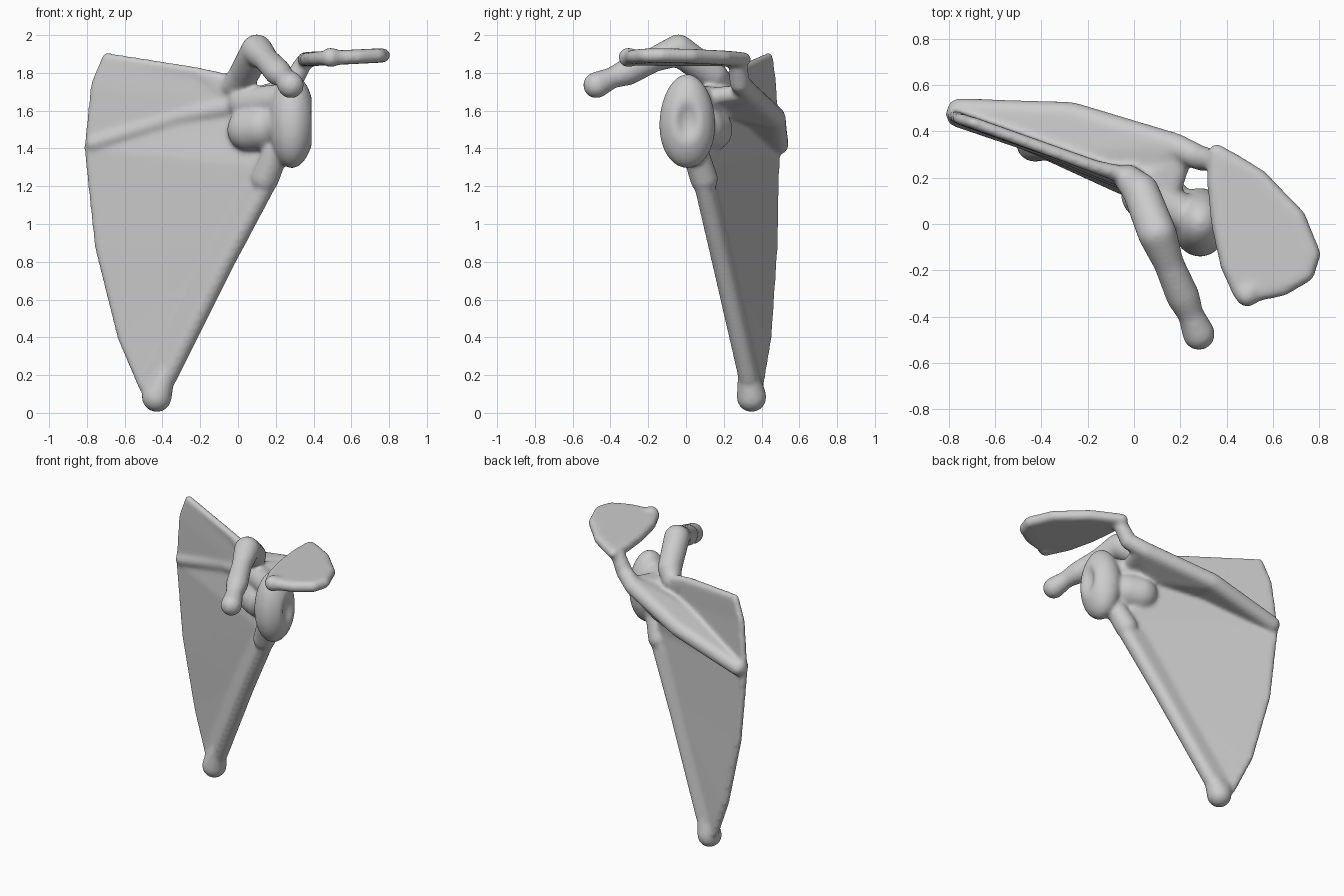
import bpy, bmesh
from mathutils import Vector, Matrix

if "Cube" in bpy.data.objects:
    bpy.data.objects.remove(bpy.data.objects["Cube"])

mesh = bpy.data.meshes.new("shoulder_blade")
bone = bmesh.new()


def absorb(part):
    tmp = bpy.data.meshes.new("tmp")
    bmesh.ops.recalc_face_normals(part, faces=part.faces[:])
    part.to_mesh(tmp)
    part.free()
    bone.from_mesh(tmp)
    bpy.data.meshes.remove(tmp)


def hull(balls):
    """Rounded convex solid around balls given as (x, y, z, radius)."""
    b = bmesh.new()
    for x, y, z, r in balls:
        bmesh.ops.create_icosphere(b, subdivisions=3, radius=r,
                                   matrix=Matrix.Translation((x, y, z)))
    cloud = [v.co.copy() for v in b.verts]
    b.free()
    b = bmesh.new()
    for co in cloud:
        b.verts.new(co)
    bmesh.ops.convex_hull(b, input=b.verts[:])
    bmesh.ops.delete(b, geom=[v for v in b.verts if not v.link_faces], context='VERTS')
    absorb(b)


def chain(balls):
    for a, c in zip(balls, balls[1:]):
        hull([a, c])


# blade: medial and lateral edge points, lofted as rounded slabs
medial = [(-.43, .36, .08), (-.50, .385, .13), (-.615, .43, .40), (-.735, .462, .88),
          (-.79, .473, 1.40), (-.755, .455, 1.74), (-.695, .437, 1.883)]
lateral = [(-.40, .34, .08), (-.40, .33, .13), (-.26, .28, .40), (-.04, .18, .88),
           (.13, .10, 1.30), (.05, .17, 1.60), (-.11, .23, 1.785)]
T = .025
for i in range(len(medial) - 1):
    a, b, c, d = (Vector(p) for p in (medial[i], lateral[i], lateral[i + 1], medial[i + 1]))
    hull([(*a, T), (*b, T), (*c, T)])
    hull([(*a, T), (*c, T), (*d, T)])
hull([(-.695, .437, 1.883, T), (-.22, .262, 1.808, T), (-.11, .23, 1.75, T)])
hull([(-.22, .262, 1.808, T), (-.08, .225, 1.755, T), (.0, .2, 1.74, .04), (.03, .19, 1.6, .04)])

# thick lateral border, filleted into the blade
hull([(-.43, .347, .083, .08), (-.48, .375, .16, .03), (-.38, .325, .22, .05)])
border = [(-.375, .33, .19), (-.07, .19, .8), (.143, .097, 1.2)]
for p, q in zip(border, border[1:]):
    hull([(*p, .054), (*q, .054)] +
         [(x - .10, y + .041, z, .027) for x, y, z in (p, q)])
chain([(.143, .095, 1.24, .075), (.2, .05, 1.38, .07)])

# spine web and crest on the back
crest = [(-.755, .49, 1.42, .054), (-.27, .47, 1.565, .058), (.18, .335, 1.69, .058)]
root = [(-.765, .463, 1.425, .045), (-.3, .315, 1.57, .055), (.02, .19, 1.63, .06)]
for i in range(2):
    hull([crest[i], crest[i + 1], root[i], root[i + 1]])
hull([(.03, .19, 1.66, .06), (.14, .10, 1.67, .05), (.205, .28, 1.69, .045)])

# stalk and acromion plate
chain([crest[2], (.285, .285, 1.745, .055), (.345, .275, 1.85, .048)])
outline = [(.358, .308), (.44, .262), (.54, .20), (.705, .03), (.77, -.13), (.743, -.215),
           (.64, -.275), (.52, -.30), (.46, -.29), (.41, -.18), (.37, 0), (.352, .18)]
hull([(x, y, 1.872 + .05 * (x - .35), .038) for x, y in outline])
hull([(.49, -.305, 1.882, .054), (.51, -.28, 1.882, .045)])

# coracoid hook
chain([(-.03, .2, 1.73, .06), (.03, .14, 1.79, .08), (.10, -.04, 1.92, .085),
       (.15, -.17, 1.87, .066), (.21, -.31, 1.805, .073), (.245, -.39, 1.775, .056),
       (.28, -.475, 1.735, .071)])

# neck behind the socket
hull([(.06, .13, 1.5, .118), (.13, .09, 1.51, .12)])
hull([(.06, .13, 1.5, .10), (.22, .03, 1.53, .10)])
hull([(.03, .17, 1.64, .085), (.22, .04, 1.66, .08)])

# socket: egg-shaped cup with a small hollow in its outer face
cup = bmesh.new()
bmesh.ops.create_icosphere(cup, subdivisions=5, radius=1)
for v in cup.verts:
    x, y, z = v.co
    if x > 0:
        x -= .36 * max(0, 1 - (y * y + z * z) / .22) ** 1.5
    v.co = (.285 + .122 * x, .007 + (.148 - .012 * z) * y, 1.545 + .25 * z)
absorb(cup)

bone.to_mesh(mesh)
bone.free()
obj = bpy.data.objects.new("shoulder_blade", mesh)
bpy.context.collection.objects.link(obj)

# fuse everything and soften the joins
fuse = obj.modifiers.new("fuse", 'REMESH')
fuse.mode = 'VOXEL'
fuse.voxel_size = .011
fuse.use_smooth_shade = True
soft = obj.modifiers.new("soften", 'SMOOTH')
soft.factor = .5
soft.iterations = 16
